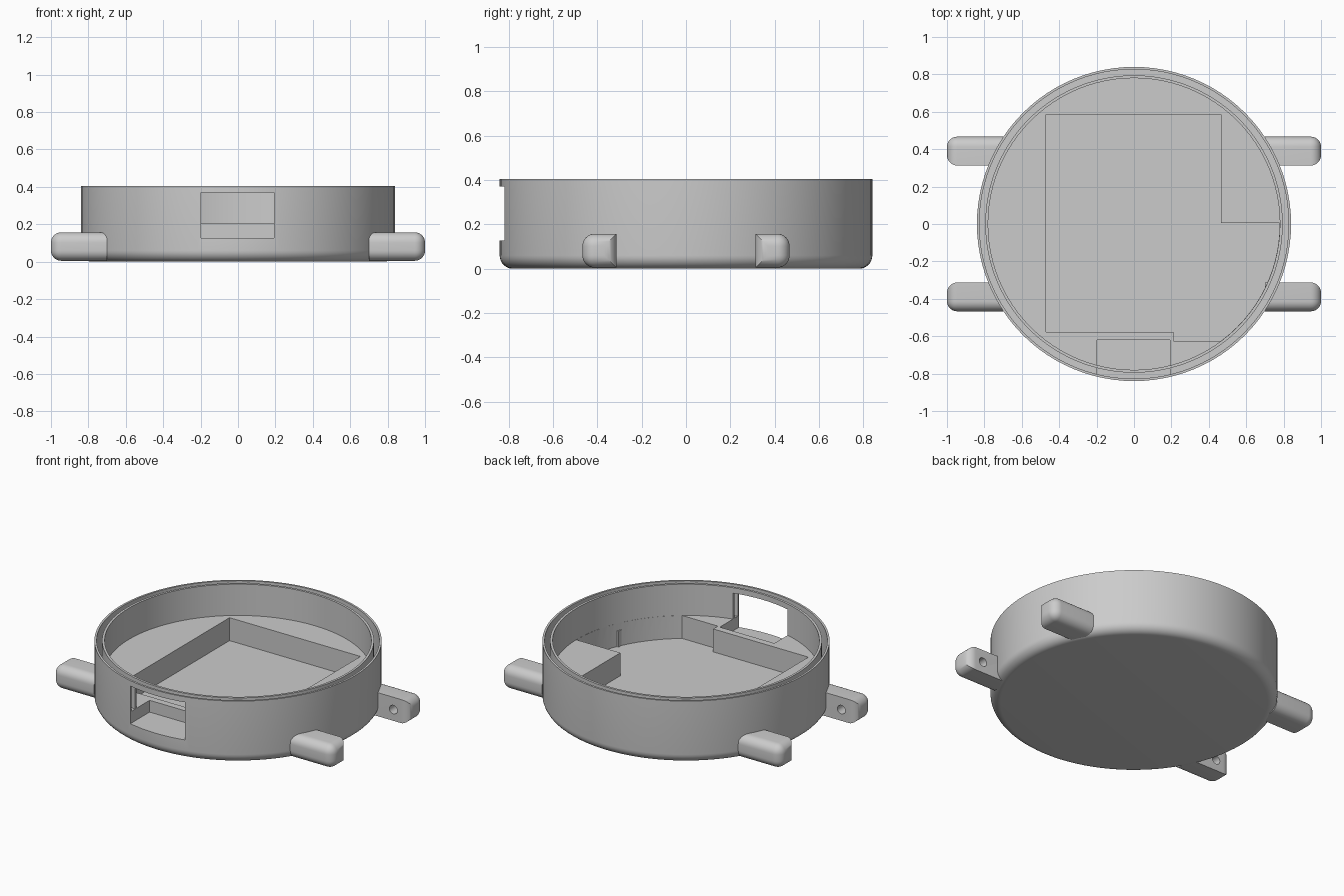
import bpy, bmesh, math
from mathutils import Matrix, Vector

if "Cube" in bpy.data.objects:
    bpy.data.objects.remove(bpy.data.objects["Cube"], do_unlink=True)

R_OUT, R_IN, HEIGHT = 0.84, 0.78, 0.405
SHELF, FLOOR, FILLET = 0.203, 0.055, 0.06

grey = bpy.data.materials.new("plain grey")
grey.use_nodes = True
COLOUR = (0.6, 0.6, 0.6, 1)
grey.diffuse_color = COLOUR
grey.node_tree.nodes["Principled BSDF"].inputs["Base Color"].default_value = COLOUR


def finish(bm, name):
    """Turn a bmesh into a named grey object."""
    bmesh.ops.recalc_face_normals(bm, faces=bm.faces)
    mesh = bpy.data.meshes.new(name)
    bm.to_mesh(mesh)
    bm.free()
    mesh.materials.append(grey)
    obj = bpy.data.objects.new(name, mesh)
    bpy.context.collection.objects.link(obj)
    return obj


def box_mesh(lo, hi):
    lo, hi = Vector(lo), Vector(hi)
    bm = bmesh.new()
    bmesh.ops.create_cube(bm, size=1, matrix=Matrix.Translation((lo + hi) / 2)
                          @ Matrix.Diagonal((*(hi - lo), 1)))
    return bm


def cylinder(name, radius, depth, matrix, segments):
    bm = bmesh.new()
    bmesh.ops.create_cone(bm, cap_ends=True, segments=segments, radius1=radius,
                          radius2=radius, depth=depth, matrix=matrix)
    return finish(bm, name)


def boolean(obj, cutter, operation="DIFFERENCE"):
    """Apply a boolean and drop the cutter."""
    mod = obj.modifiers.new("cut", "BOOLEAN")
    mod.operation, mod.solver, mod.object = operation, "EXACT", cutter
    bpy.context.view_layer.objects.active = obj
    bpy.ops.object.modifier_apply(modifier=mod.name)
    bpy.data.objects.remove(cutter, do_unlink=True)


def smooth(obj):
    bpy.ops.object.select_all(action="DESELECT")
    obj.select_set(True)
    bpy.context.view_layer.objects.active = obj
    bpy.ops.object.shade_smooth_by_angle(angle=math.radians(30))


# Round case: turned profile with filleted base, grooved rim and inner shelf
profile = [(0, 0)]
for i in range(9):
    a = math.pi / 2 * i / 8
    profile.append((R_OUT - FILLET + FILLET * math.sin(a), FILLET - FILLET * math.cos(a)))
profile += [(R_OUT, HEIGHT), (0.827, HEIGHT), (0.827, SHELF), (0.795, SHELF),
            (0.795, HEIGHT), (R_IN, HEIGHT), (R_IN, SHELF), (0, SHELF)]
bm = bmesh.new()
verts = [bm.verts.new((r, 0, z)) for r, z in profile]
edges = [bm.edges.new(pair) for pair in zip(verts, verts[1:])]
bmesh.ops.spin(bm, geom=verts + edges, cent=(0, 0, 0), axis=(0, 0, 1),
               angle=math.tau, steps=96, use_duplicate=False)
bmesh.ops.remove_doubles(bm, verts=bm.verts, dist=0.0001)
case = finish(bm, "case")

# Deep pocket sunk into the shelf, bounded by the round wall
outline = [(-0.47, 0.585), (-0.47, -0.577), (0.21, -0.577), (0.21, -0.625),
           (0.9, -0.625), (0.9, 0.005), (0.465, 0.005), (0.465, 0.585)]
bm = bmesh.new()
base = bm.faces.new([bm.verts.new((x, y, FLOOR)) for x, y in outline])
top = bmesh.ops.extrude_face_region(bm, geom=[base])["geom"]
bmesh.ops.translate(bm, vec=(0, 0, 0.2),
                    verts=[v for v in top if isinstance(v, bmesh.types.BMVert)])
pocket = finish(bm, "pocket_cutter")
boolean(pocket, cylinder("wall_limit", R_IN - 0.001, 2, Matrix(), 96), "INTERSECT")
boolean(case, pocket)

# Front window running into a notch in the shelf
boolean(case, finish(box_mesh((-0.197, -1, 0.127), (0.193, -0.62, 0.37)), "window_cutter"))
smooth(case)

# Four strap lugs, flat on the inner side, each with a blind pin hole
for sx, side in ((1, "left"), (-1, "right")):
    for sy, end in ((1, "back"), (-1, "front")):
        ys = sorted((0.313 * sy, 0.467 * sy))
        xs = sorted((0.7 * sx, 1.0 * sx))
        bm = box_mesh((xs[0], ys[0], 0.005), (xs[1], ys[1], 0.157))
        rounded = []
        for e in bm.edges:
            a, b = (v.co for v in e.verts)
            at_tip = min(a.x * sx, b.x * sx) > 0.9
            outer_long = min(a.y * sy, b.y * sy) > 0.4 and abs(a.x - b.x) > 0.1
            if at_tip or outer_long:
                rounded.append(e)
        bmesh.ops.bevel(bm, geom=rounded, offset=0.055, segments=8,
                        profile=0.5, affect="EDGES", clamp_overlap=True)
        lug = finish(bm, f"{end}_{side}_lug")
        hole = Matrix.Translation((0.89 * sx, 0.33 * sy, 0.077)) @ Matrix.Rotation(math.pi / 2, 4, "X")
        boolean(lug, cylinder("pin_hole_cutter", 0.028, 0.16, hole, 24))
        smooth(lug)
